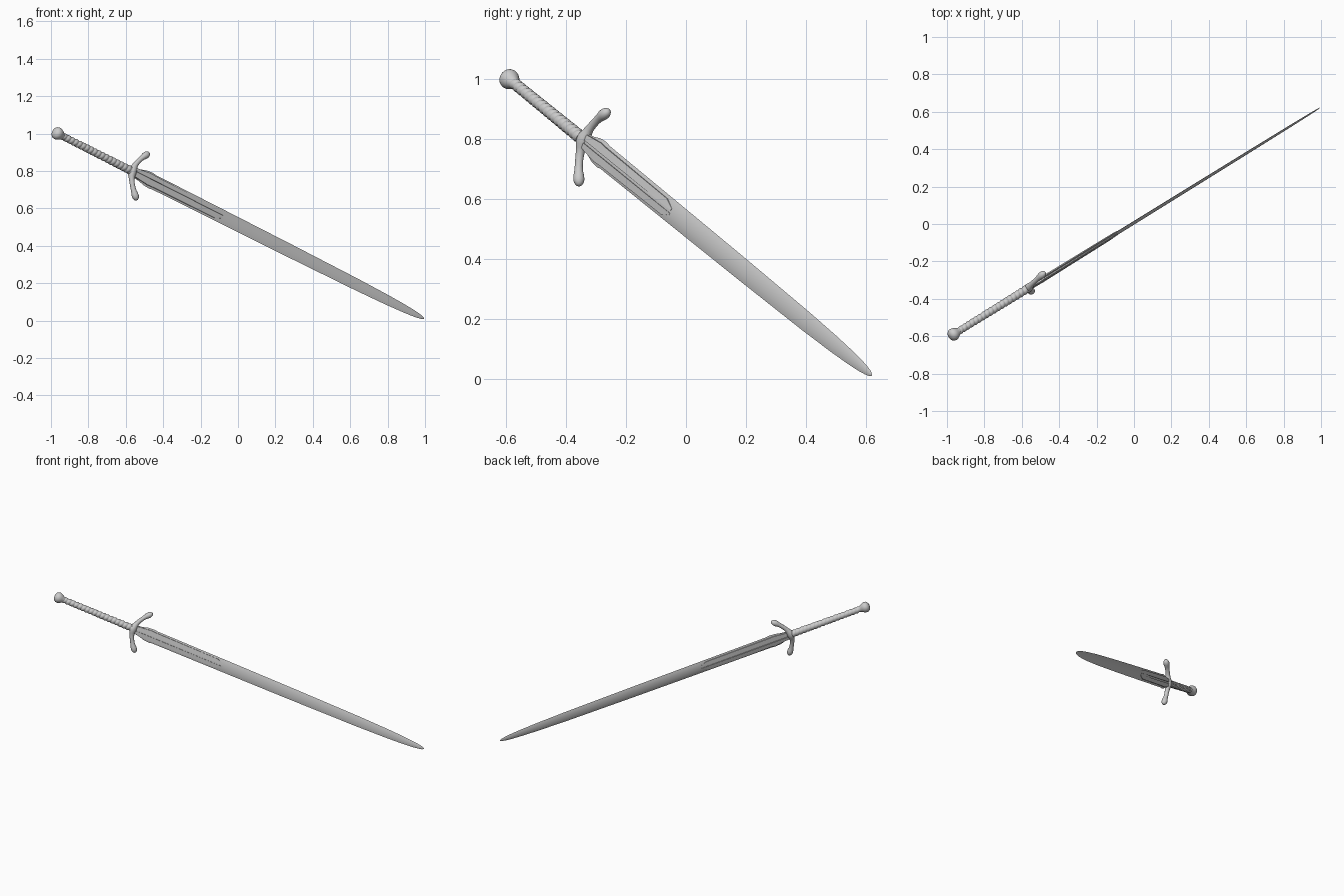
import bpy, bmesh
from math import sin, cos, pi
from mathutils import Vector, Matrix

if "Cube" in bpy.data.objects:
    bpy.data.objects.remove(bpy.data.objects["Cube"])

# Sword frame: local x = blade width, y = blade thickness, z = pommel to tip
P0 = Vector((-0.965, -0.59, 1.0))
D = Vector((1.962, 1.213, -0.99)).normalized()
side = Vector((D.y, -D.x, 0)).normalized()
up = side.cross(D).normalized()
if up.z < 0:
    up = -up
W = (up * cos(0.18) - side * sin(0.18)).normalized()
N = D.cross(W)
M = Matrix((W, N, D)).transposed().to_4x4()
M.translation = P0


def loft(name, rings, angle=40):
    """Skin a list of equal-length closed rings and cap both ends."""
    bm = bmesh.new()
    vs = [[bm.verts.new(p) for p in r] for r in rings]
    n = len(rings[0])
    for a, b in zip(vs, vs[1:]):
        for i in range(n):
            j = (i + 1) % n
            bm.faces.new((a[i], a[j], b[j], b[i]))
    bm.faces.new(vs[0])
    bm.faces.new(vs[-1])
    bmesh.ops.recalc_face_normals(bm, faces=bm.faces)
    me = bpy.data.meshes.new(name)
    bm.to_mesh(me)
    bm.free()
    ob = bpy.data.objects.new(name, me)
    bpy.context.collection.objects.link(ob)
    ob.matrix_world = M
    bpy.ops.object.select_all(action='DESELECT')
    ob.select_set(True)
    bpy.context.view_layer.objects.active = ob
    bpy.ops.object.shade_smooth_by_angle(angle=angle * pi / 180)
    return ob


def circle(z, r, n=32):
    return [(r * cos(2 * pi * i / n), r * sin(2 * pi * i / n), z) for i in range(n)]


# Pommel: domed knob narrowing into the grip
pommel = [(-0.028, 0.006), (-0.026, 0.016), (-0.021, 0.025), (-0.012, 0.032), (-0.002, 0.034),
          (0.008, 0.0325), (0.018, 0.028), (0.028, 0.022), (0.036, 0.0185), (0.046, 0.0175)]
loft("pommel", [circle(z, r) for z, r in pommel])

# Grip: helical cord wrap, slightly thicker toward the guard
rings, steps, n = [], 220, 24
for k in range(steps + 1):
    f = k / steps
    ring = []
    for i in range(n):
        a = 2 * pi * i / n
        r = 0.0165 + 0.003 * f + 0.0036 * abs(sin(pi * 18 * f + a / 2))
        ring.append((r * cos(a), r * sin(a), 0.036 + 0.464 * f))
    rings.append(ring)
loft("grip", rings, 60)

# Guard: tube curving toward the blade, swelling into rounded ends
half = [(0, 0.023), (0.014, 0.022), (0.028, 0.0175), (0.045, 0.0145), (0.065, 0.0135),
        (0.085, 0.0135), (0.1, 0.015), (0.112, 0.018), (0.122, 0.0187), (0.130, 0.016),
        (0.136, 0.011), (0.139, 0.004)]
profile = [(-s, r) for s, r in reversed(half[1:])] + half
rings = []
for s, r in profile:
    z = 0.512 + 0.058 * (abs(s) / 0.122) ** 1.8
    slope = 0.058 * 1.8 / 0.122 * (abs(s) / 0.122) ** 0.8 * (1 if s > 0 else -1)
    nrm = Vector((-slope, 0, 1)).normalized()
    c = Vector((s, 0, z))
    rings.append([c + nrm * r * cos(2 * pi * i / 20) + Vector((0, r * sin(2 * pi * i / 20), 0))
                  for i in range(20)])
loft("crossguard", rings, 50)

# Blade: lens section with flared base shoulders and a rounded tip
blade = [(0.52, 0.027, 0.008), (0.56, 0.032, 0.008), (0.60, 0.043, 0.008), (0.64, 0.046, 0.008),
         (0.66, 0.0425, 0.0075), (0.9, 0.0415, 0.0075), (1.22, 0.04, 0.007), (1.6, 0.038, 0.006),
         (2.05, 0.0335, 0.005), (2.25, 0.0285, 0.0045), (2.36, 0.0235, 0.004), (2.43, 0.0185, 0.0035),
         (2.47, 0.0135, 0.003), (2.495, 0.0085, 0.002), (2.507, 0.002, 0.001)]
lens = [(1, 0), (0.7, 0.55), (0.35, 0.88), (0, 1), (-0.35, 0.88), (-0.7, 0.55),
        (-1, 0), (-0.7, -0.55), (-0.35, -0.88), (0, -1), (0.35, -0.88), (0.7, -0.55)]
loft("blade", [[(u * w, v * h, z) for u, v in lens] for z, w, h in blade], 50)

# Raised plates: a pair of strips either side of a narrow centre channel, on both faces
for sx, label in ((1, "upper"), (-1, "lower")):
    rings = []
    for z, inner, outer, h in ((0.525, 0.005, 0.024, 0.0115), (0.62, 0.005, 0.034, 0.0115),
                               (0.66, 0.005, 0.032, 0.0115), (1.08, 0.005, 0.029, 0.0095),
                               (1.125, 0.005, 0.012, 0.009)):
        rings.append([(sx * inner, h, z), (sx * outer, h - 0.002, z),
                      (sx * outer, -h + 0.002, z), (sx * inner, -h, z)])
    loft("raised_plate_" + label, rings, 20)
